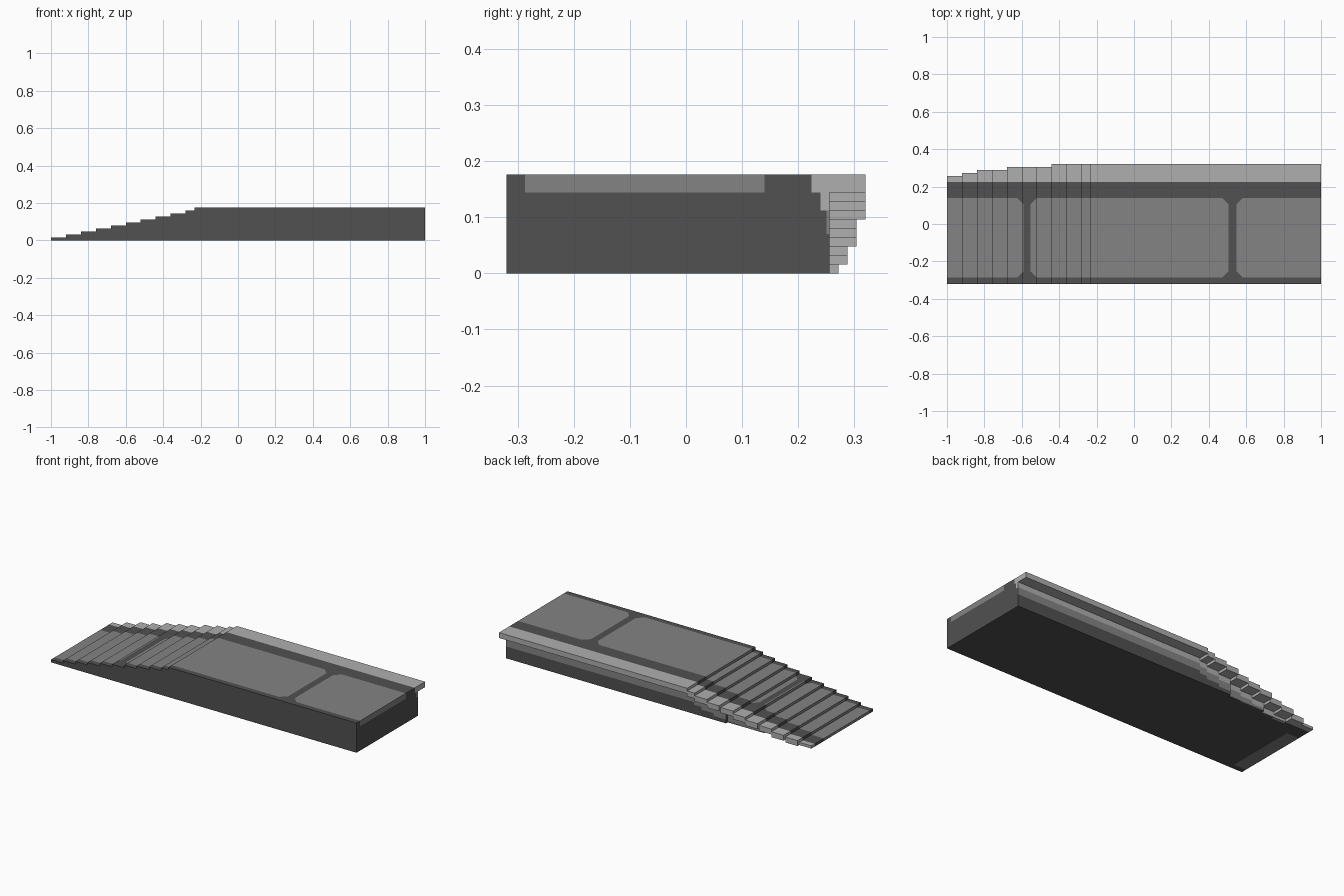
import bpy, bmesh
from mathutils import Vector

cube = bpy.data.objects.get("Cube")
if cube:
    bpy.data.objects.remove(cube, do_unlink=True)


def material(name, v):
    m = bpy.data.materials.new(name)
    m.use_nodes = True
    m.diffuse_color = (v, v, v, 1)
    bsdf = m.node_tree.nodes["Principled BSDF"]
    bsdf.inputs["Base Color"].default_value = (v, v, v, 1)
    bsdf.inputs["Roughness"].default_value = 0.9
    return m


MATS = [material("dark_grey", 0.082), material("mid_grey", 0.23), material("light_grey", 0.43)]
DARK, MID, LIGHT = 0, 1, 2

U = 0.016                     # grid unit of the stepped shape
FRONT = -0.32
PANEL_Y = (-0.287, 0.14)      # slab panels across the walkway
GAPS = ((-0.59, -0.553), (0.505, 0.548))
KERB_Y = 0.224                # start of the light kerb band
R = 0.035                     # cut corners of the slab panels
CORNERS = [(g, s, e, t) for gap in GAPS for g, s in zip(gap, (-1, 1))
           for e, t in zip(PANEL_Y, (1, -1))]


def in_panel(x, y):
    if not PANEL_Y[0] < y < PANEL_Y[1]:
        return False
    if any(a < x < b for a, b in GAPS):
        return False
    return not any(0 <= (x - g) * s and (x - g) * s + (y - e) * t < R
                   for g, s, e, t in CORNERS)


def colour(c, top, wall):
    """Paint rule: kerb band, its fade down the back wall, slabs, dark rest."""
    depth = top - c.z
    if depth < 2 * U + 0.001:
        if c.y > KERB_Y:
            return LIGHT
        return MID if depth < 0.031 and in_panel(c.x, c.y) else DARK
    if depth < 4 * U:
        return LIGHT if c.y > wall - 0.016 else DARK
    if depth < 0.106:
        return MID if c.y > wall - 0.006 else DARK
    return DARK


def cut(bm, co, no, faces=None):
    faces = list(faces if faces is not None else bm.faces)
    edges = {e for f in faces for e in f.edges}
    verts = {v for f in faces for v in f.verts}
    bmesh.ops.bisect_plane(bm, geom=faces + list(edges) + list(verts),
                           dist=1e-5, plane_co=co, plane_no=no)


def section(name, x0, x1, top, back):
    """One length of walkway: side profile with overhanging kerb, extruded in x."""
    wall = back - 4 * U
    under = top - 2 * U
    if under > 0.001:
        prof = [(FRONT, 0), (wall, 0), (wall, under), (back, under), (back, top), (FRONT, top)]
    else:
        prof = [(FRONT, 0), (back, 0), (back, top), (FRONT, top)]
    bm = bmesh.new()
    face = bm.faces.new([bm.verts.new((x0, y, z)) for y, z in prof])
    ext = bmesh.ops.extrude_face_region(bm, geom=[face], use_keep_orig=True)
    bmesh.ops.translate(bm, vec=(x1 - x0, 0, 0),
                        verts=[v for v in ext["geom"] if isinstance(v, bmesh.types.BMVert)])
    bmesh.ops.recalc_face_normals(bm, faces=bm.faces[:])

    # colour boundaries
    for y in (*PANEL_Y, PANEL_Y[0] + R, PANEL_Y[1] - R, KERB_Y, wall - 0.016, wall - 0.006):
        cut(bm, (0, y, 0), (0, 1, 0))
    for a, b in GAPS:
        for x in (a - R, a, b, b + R):
            cut(bm, (x, 0, 0), (1, 0, 0))
    for d in (2 * U, 4 * U, 0.106):
        if top - d > 0.001:
            cut(bm, (0, 0, top - d), (0, 0, 1))
    # diagonal panel corners on the top surface
    for g, s, e, t in CORNERS:
        near = []
        for f in bm.faces:
            c = f.calc_center_median()
            if f.normal.z > 0.5 and 0 < (c.x - g) * s < R and 0 < (c.y - e) * t < R:
                near.append(f)
        if near:
            cut(bm, (g + s * R, e, 0), Vector((s, t, 0)).normalized(), near)

    for f in bm.faces:
        f.material_index = colour(f.calc_center_median(), top, wall)
    me = bpy.data.meshes.new(name)
    bm.to_mesh(me)
    bm.free()
    for m in MATS:
        me.materials.append(m)
    ob = bpy.data.objects.new(name, me)
    bpy.context.collection.objects.link(ob)


# ramp steps rise one unit each, the kerb widening on the way up
KERB_BACK = [0.256, 0.272, 0.288, 0.288, 0.304, 0.304, 0.304, 0.32, 0.32, 0.32]
for i, back in enumerate(KERB_BACK):
    x0 = -1 + 0.08 * i
    section(f"ramp_step_{i + 1:02d}", x0, min(x0 + 0.08, -0.232), U * (i + 1), back)

# raised walkway
section("raised_walkway", -0.232, 1.0, 11 * U, 0.32)
